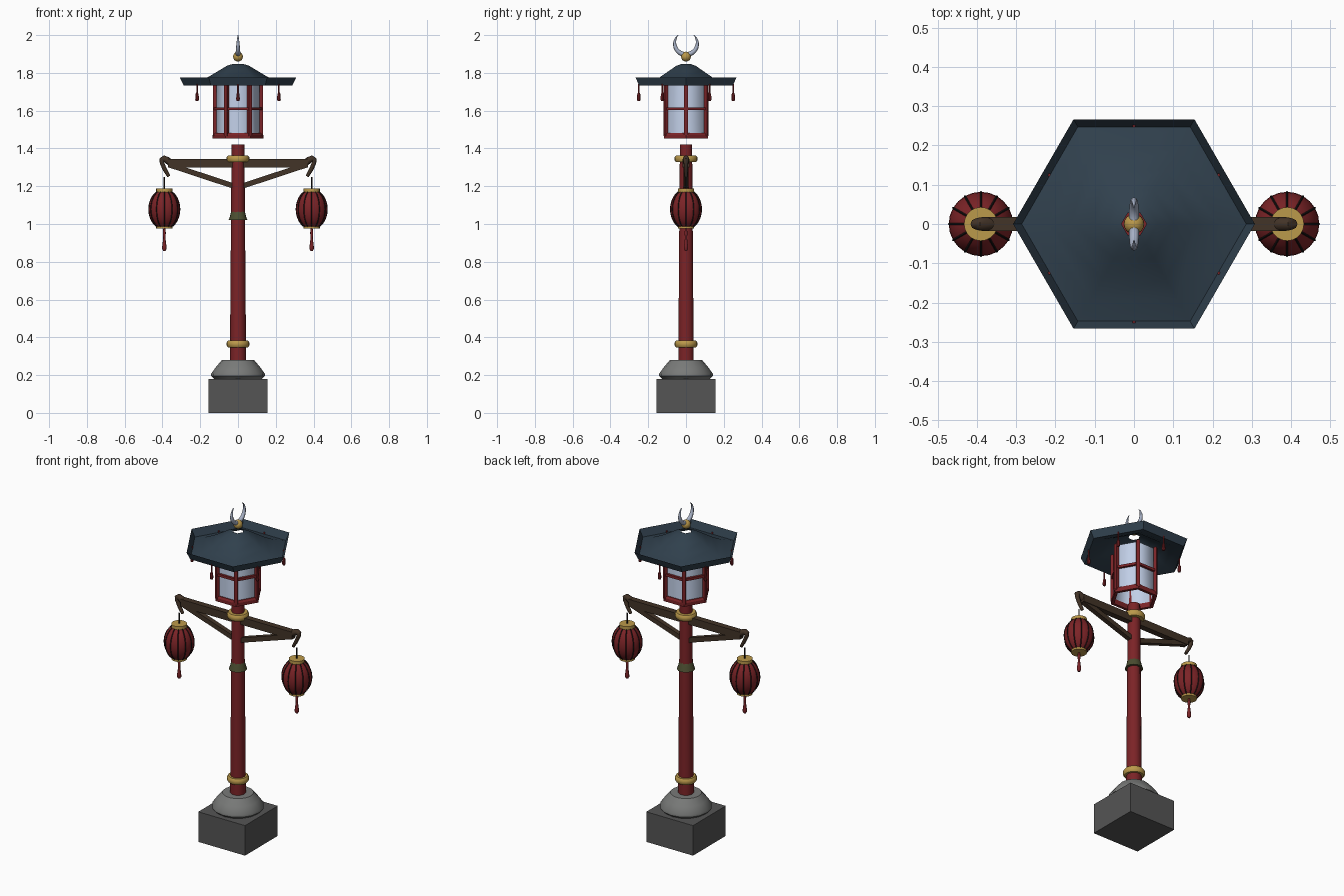
import bpy, bmesh, math
from mathutils import Vector

if "Cube" in bpy.data.objects:
    bpy.data.objects.remove(bpy.data.objects["Cube"])

def mat(name, r, g, b):
    m = bpy.data.materials.new(name)
    m.diffuse_color = (r, g, b, 1)
    m.use_nodes = True
    m.node_tree.nodes["Principled BSDF"].inputs["Base Color"].default_value = m.diffuse_color
    return m

DARK = mat("dark_stone", 0.09, 0.09, 0.09)
STONE = mat("grey_stone", 0.19, 0.195, 0.19)
RED = mat("red_lacquer", 0.2, 0.017, 0.02)
ROOF = mat("slate_blue", 0.03, 0.052, 0.075)
GOLD = mat("gold", 0.5, 0.32, 0.07)
BROWN = mat("brown_wood", 0.055, 0.033, 0.02)
PALE = mat("pale_paper", 0.6, 0.7, 0.9)
STEEL = mat("silver", 0.38, 0.43, 0.55)
BLACK = mat("black", 0.012, 0.009, 0.009)
OLIVE = mat("olive_bronze", 0.07, 0.075, 0.03)

def finish(ob, m, smooth=None):
    ob.data.materials.clear()
    ob.data.materials.append(m)
    if smooth:
        bpy.ops.object.select_all(action='DESELECT')
        ob.select_set(True)
        bpy.context.view_layer.objects.active = ob
        bpy.ops.object.shade_smooth_by_angle(angle=math.radians(smooth))
    return ob

def from_bm(name, bm, m, smooth=None, fix=True):
    if fix:
        bmesh.ops.recalc_face_normals(bm, faces=bm.faces)
    me = bpy.data.meshes.new(name)
    bm.to_mesh(me)
    bm.free()
    ob = bpy.data.objects.new(name, me)
    bpy.context.collection.objects.link(ob)
    return finish(ob, m, smooth)

def lathe(name, profile, m, n=24, at=(0, 0), cap=True, closed=False, smooth=40):
    """Revolve (radius, z) points, listed bottom to top, about a vertical axis."""
    bm = bmesh.new()
    rings = [[bm.verts.new((at[0] + r * math.cos(math.tau * i / n),
                            at[1] + r * math.sin(math.tau * i / n), z))
              for i in range(n)] for r, z in profile]
    pairs = list(zip(rings, rings[1:]))
    if closed:
        pairs.append((rings[-1], rings[0]))
    for a, b in pairs:
        for i in range(n):
            j = (i + 1) % n
            bm.faces.new((a[i], a[j], b[j], b[i]))
    if cap and not closed:
        bm.faces.new(rings[0][::-1])
        bm.faces.new(rings[-1])
    return from_bm(name, bm, m, smooth, fix=cap)

def bars(name, segments, w, h, m):
    """Rectangular bars between pairs of points; w sideways, h upward."""
    bm = bmesh.new()
    for p, q in segments:
        p, q = Vector(p), Vector(q)
        d = (q - p).normalized()
        side = d.cross(Vector((0, 0, 1)))
        if side.length < 0.01:
            side = Vector((-p.y, p.x, 0))
        side.normalize()
        up = side.cross(d)
        ends = [[bm.verts.new(c + side * sx * w / 2 + up * sz * h / 2)
                 for sx, sz in ((-1, -1), (1, -1), (1, 1), (-1, 1))] for c in (p, q)]
        a, b = ends
        bm.faces.new(a)
        bm.faces.new(b[::-1])
        for i in range(4):
            j = (i + 1) % 4
            bm.faces.new((a[i], b[i], b[j], a[j]))
    return from_bm(name, bm, m)

def tubes(name, paths, m, res=2):
    """Round tubes; each path is a list of (x, y, z, radius)."""
    cu = bpy.data.curves.new(name, 'CURVE')
    cu.dimensions = '3D'
    cu.bevel_depth = 1.0
    cu.bevel_resolution = res
    cu.use_fill_caps = True
    for path in paths:
        sp = cu.splines.new('POLY')
        sp.points.add(len(path) - 1)
        for pt, (x, y, z, r) in zip(sp.points, path):
            pt.co = (x, y, z, 1)
            pt.radius = r
    ob = bpy.data.objects.new(name, cu)
    bpy.context.collection.objects.link(ob)
    bpy.ops.object.select_all(action='DESELECT')
    ob.select_set(True)
    bpy.context.view_layer.objects.active = ob
    bpy.ops.object.convert(target='MESH')
    return finish(bpy.context.object, m, 50)

def hexpt(r, k, z, off=0):
    a = math.radians(60 * k + off)
    return (r * math.cos(a), r * math.sin(a), z)

# Stone base and footing
bm = bmesh.new()
bmesh.ops.create_cube(bm, size=1)
for v in bm.verts:
    v.co = (v.co.x * 0.31, v.co.y * 0.31, (v.co.z + 0.5) * 0.18)
from_bm("base_block", bm, DARK)
lathe("footing", [(0.125, 0.18), (0.142, 0.195), (0.142, 0.208), (0.115, 0.245), (0.085, 0.28)], STONE, 16)

# Post with collars
lathe("post", [(0.043, 0.27), (0.034, 1.42)], RED, 10, smooth=50)
for name, z in (("lower_collar", 0.365), ("upper_collar", 1.345)):
    lathe(name, [(0.038, z - 0.018), (0.053, z - 0.018), (0.06, z - 0.008),
                 (0.06, z + 0.008), (0.053, z + 0.018), (0.038, z + 0.018)], GOLD, 20)
lathe("bell_collar", [(0.05, 1.02), (0.044, 1.035), (0.038, 1.06), (0.034, 1.068)], OLIVE, 16)

# Cross arm, braces and hooks
bars("cross_arm", [((-0.37, 0, 1.322), (0.37, 0, 1.322))], 0.036, 0.045, BROWN)
bars("braces", [((s * 0.02, 0, 1.2), (s * 0.36, 0, 1.312)) for s in (-1, 1)], 0.028, 0.028, BROWN)
hook = [(0.355, 1.322, 0.018), (0.375, 1.338, 0.018), (0.392, 1.346, 0.017),
        (0.404, 1.34, 0.014), (0.402, 1.322, 0.012), (0.388, 1.29, 0.011), (0.366, 1.252, 0.009)]
tubes("arm_hooks", [[(s * x, 0, z, r) for x, z, r in hook] for s in (-1, 1)], BROWN)

# Hanging lanterns
def bulge(t):
    """Point on the lantern skin, t from -1 (bottom) to 1 (top)."""
    a = t * math.radians(60)
    return 0.082 * math.cos(a), 1.078 + 0.092 * math.sin(a) / math.sin(math.radians(60))

skin = [bulge(-1 + i / 5) for i in range(11)]
for s, side in ((-1, "left"), (1, "right")):
    x = s * 0.39
    lathe(side + "_lantern", skin, RED, 24, (x, 0))
    ribs = []
    for k in range(12):
        a = math.tau * k / 12
        ribs.append([(x + r * math.cos(a), r * math.sin(a), z, 0.0028) for r, z in skin])
    tubes(side + "_lantern_ribs", ribs, BLACK, 0)
    lathe(side + "_lantern_top", [(0.043, 1.165), (0.043, 1.187)], GOLD, 20, (x, 0))
    lathe(side + "_lantern_bottom", [(0.043, 0.976), (0.043, 0.992)], GOLD, 20, (x, 0))
    tubes(side + "_lantern_cord", [[(x, 0, 1.18, 0.0035), (x, 0, 1.25, 0.0035)]], BLACK)
    lathe(side + "_tassel", [(0.006, 0.858), (0.012, 0.868), (0.011, 0.885), (0.006, 0.925),
                             (0.008, 0.955), (0.005, 0.978)], RED, 10, (x, 0))

# Lamp head: open base ring, paper walls, red lattice
lathe("lamp_base", [(0.115, 1.452), (0.134, 1.452), (0.134, 1.472), (0.126, 1.483), (0.115, 1.483)],
      RED, 6, closed=True, smooth=None)
lathe("paper_walls", [(0.12, 1.475), (0.112, 1.755)], PALE, 6, cap=False, smooth=80)
bars("lattice_posts", [(hexpt(0.124, k, 1.465), hexpt(0.124, k, 1.755)) for k in range(6)], 0.02, 0.018, RED)
bars("lattice_rails", [(hexpt(0.124, k, 1.61), hexpt(0.124, k + 1, 1.61)) for k in range(6)], 0.014, 0.015, RED)

# Six-sided curved roof with upturned eave, open at the top
lathe("roof", [(0.308, 1.775), (0.286, 1.732), (0.22, 1.75), (0.16, 1.777), (0.1, 1.813),
               (0.06, 1.837), (0.032, 1.846)], ROOF, 6, cap=False, smooth=50)

# Eave tassels at the middle of each roof side
for k in range(6):
    x, y, _ = hexpt(0.25, k, 0, 30)
    lathe("eave_tassel", [(0.007, 1.652), (0.01, 1.66), (0.008, 1.688), (0.004, 1.696),
                          (0.004, 1.742)], RED, 8, (x, y))

# Finial ball and crescent
lathe("finial_ball", [(max(0.001, 0.026 * math.cos(a)), 1.886 + 0.026 * math.sin(a))
                      for a in [math.radians(-90 + 18 * i) for i in range(11)]], GOLD, 16)
crescent = []
for i in range(25):
    t = -1 + i / 12
    a = math.radians(-90 + 136 * t)
    crescent.append((0, 0.06 * math.cos(a), 1.957 + 0.06 * math.sin(a),
                     0.0015 + 0.0115 * (1 - t * t)))
tubes("finial_crescent", [crescent], STEEL)
